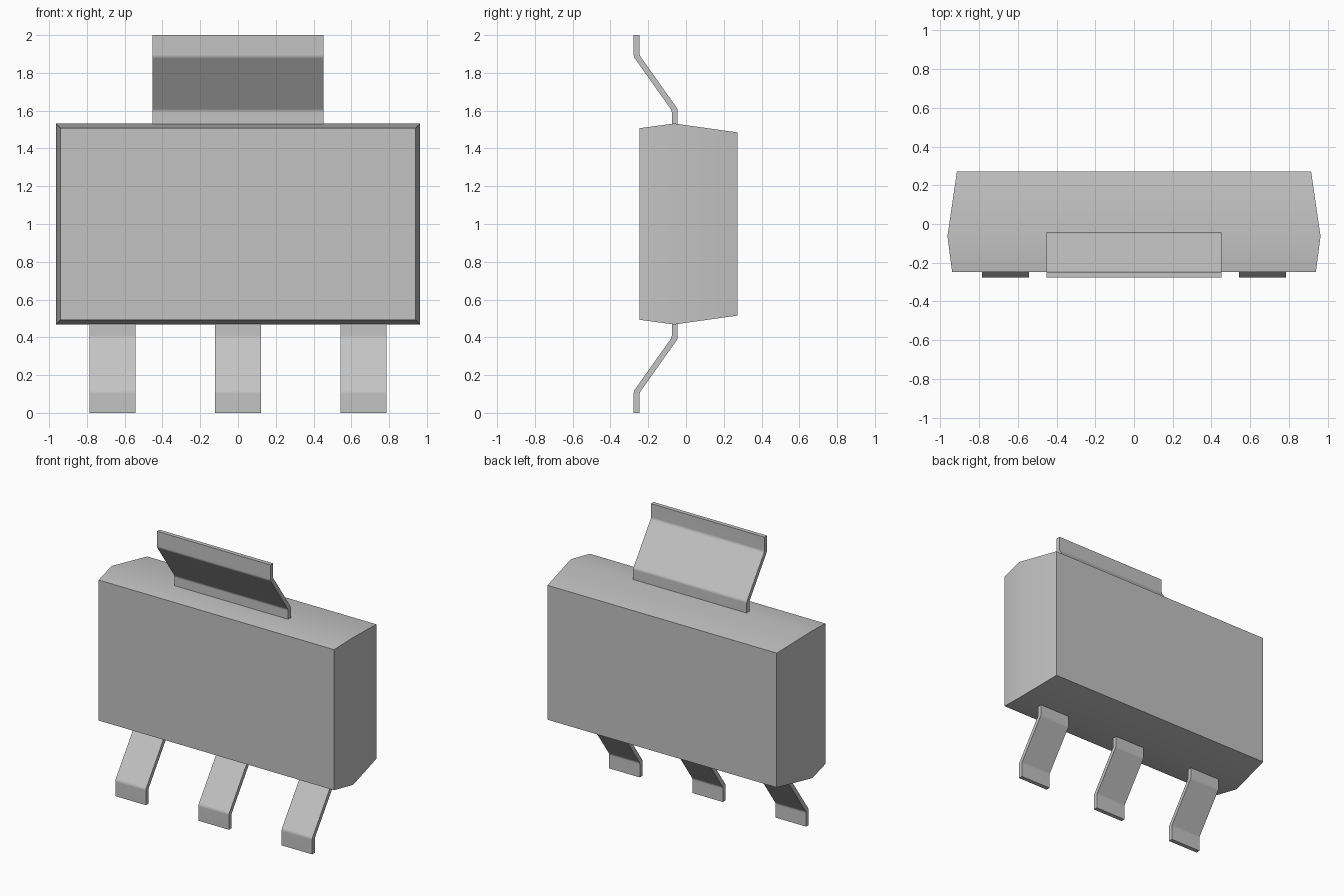
import bpy, bmesh, math

default = bpy.data.objects.get("Cube")
if default:
    bpy.data.objects.remove(default, do_unlink=True)

grey = bpy.data.materials.new("light grey")
grey.use_nodes = True
colour = (0.55, 0.55, 0.55, 1)
grey.diffuse_color = colour
grey.node_tree.nodes["Principled BSDF"].inputs["Base Color"].default_value = colour

CENTRE_Z = 1.0


def loft(bm, rings):
    """Join equal closed rings of points into a capped solid."""
    loops = [[bm.verts.new(p) for p in ring] for ring in rings]
    for a, b in zip(loops, loops[1:]):
        for i in range(len(a)):
            j = (i + 1) % len(a)
            bm.faces.new((a[i], a[j], b[j], b[i]))
    bm.faces.new(loops[0])
    bm.faces.new(loops[-1])
    bmesh.ops.recalc_face_normals(bm, faces=bm.faces)


def finish(bm, name):
    """Turn the solid into a smooth-shaded object with sharp corners."""
    mesh = bpy.data.meshes.new(name)
    bm.to_mesh(mesh)
    bm.free()
    mesh.materials.append(grey)
    mesh.shade_smooth()
    mesh.set_sharp_from_angle(angle=math.radians(30))
    obj = bpy.data.objects.new(name, mesh)
    bpy.context.collection.objects.link(obj)
    return obj


# Package body: three rectangles, widest at the parting line
def rectangle(y, half_x, half_z):
    return [(sx * half_x, y, CENTRE_Z + sz * half_z)
            for sx, sz in ((-1, -1), (1, -1), (1, 1), (-1, 1))]


body = bmesh.new()
loft(body, [rectangle(-0.247, 0.94, 0.507),
            rectangle(-0.063, 0.964, 0.532),
            rectangle(0.272, 0.915, 0.485)])
finish(body, "package_body")


# Bent metal strip: its foot is in front, its root is inside the body
FOOT_Y, ROOT_Y = -0.262, -0.06
FOOT_BEND, ROOT_BEND, ROOT_END = 0.11, 0.395, 0.55
HALF_THICK = 0.015


def bent_strip(name, x, half_width, upward=False):
    slope = math.atan2(ROOT_Y - FOOT_Y, ROOT_BEND - FOOT_BEND)
    shift = HALF_THICK * math.tan(slope / 2)
    path = [(FOOT_Y, 0, 0), (FOOT_Y, FOOT_BEND, shift),
            (ROOT_Y, ROOT_BEND, shift), (ROOT_Y, ROOT_END, 0)]
    front = [(y - HALF_THICK, z + s) for y, z, s in path]
    back = [(y + HALF_THICK, z - s) for y, z, s in path]
    rings = []
    for side in (-1, 1):
        rings.append([(x + side * half_width, y,
                       2 * CENTRE_Z - z if upward else z)
                      for y, z in front + back[::-1]])
    bm = bmesh.new()
    loft(bm, rings)
    bends = [e for e in bm.edges if 0.3 < e.calc_face_angle() < 1]
    bmesh.ops.bevel(bm, geom=bends, offset=0.01, segments=3,
                    profile=0.5, affect='EDGES')
    strip = finish(bm, name)
    weighted = strip.modifiers.new("flat panels", 'WEIGHTED_NORMAL')
    weighted.keep_sharp = True


for name, x in (("right_lead", -0.664), ("middle_lead", 0), ("left_lead", 0.664)):
    bent_strip(name, x, 0.122)
bent_strip("top_tab", 0, 0.453, upward=True)
